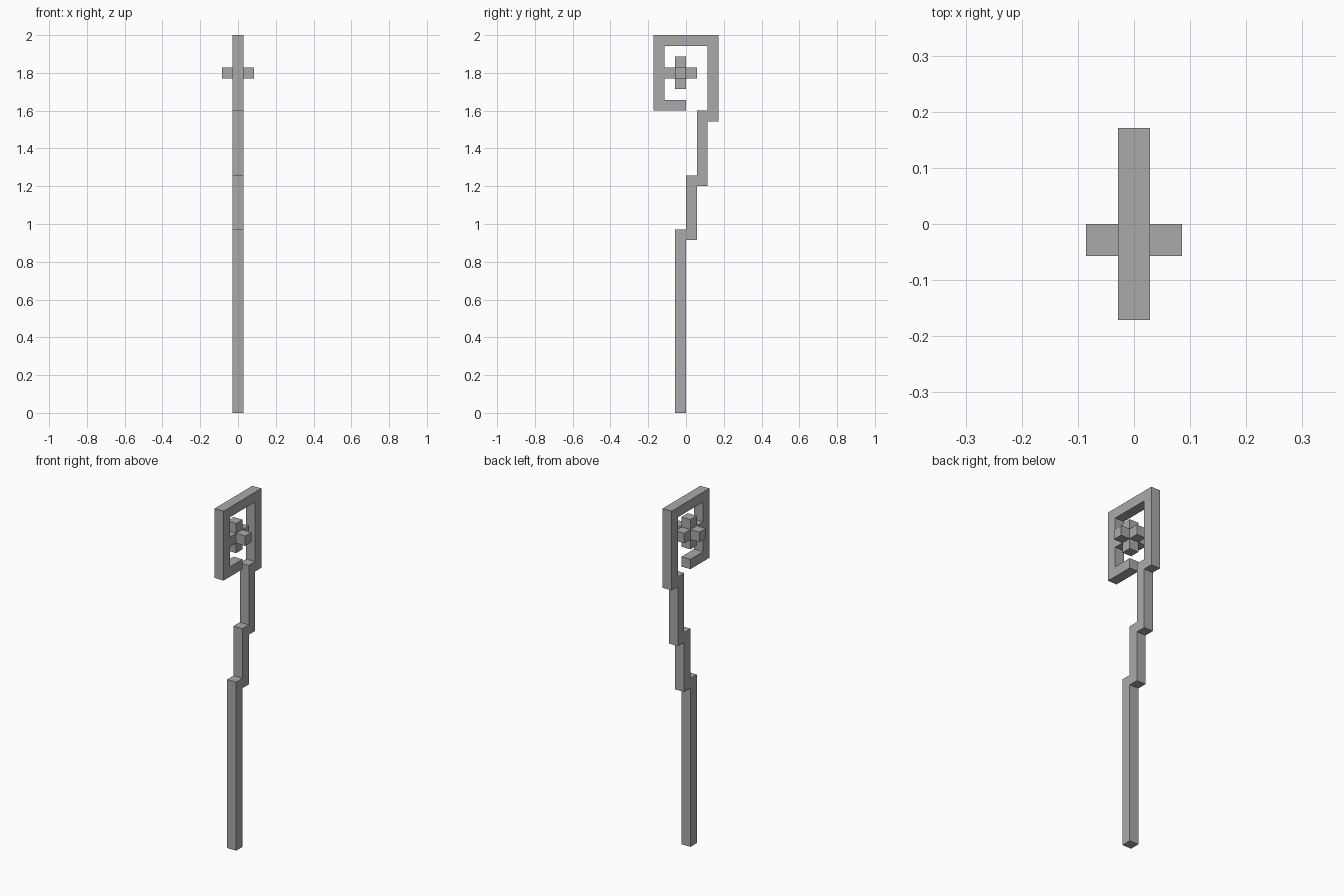
import bpy, bmesh, math
from mathutils import Vector

cube = bpy.data.objects.get("Cube")
if cube:
    bpy.data.objects.remove(cube)

UNIT = 2 / 35  # the staff is a grid of blocks, 35 high

grey = bpy.data.materials.new("plain grey")
grey.use_nodes = True
colour = (0.4, 0.4, 0.4, 1)
grey.diffuse_color = colour
grey.node_tree.nodes["Principled BSDF"].inputs["Base Color"].default_value = colour


def bar(y, z, x=(0, 1)):
    """Grid cells filled by a bar with the given block ranges."""
    return {(i, j, k) for i in range(*x) for j in range(*y) for k in range(*z)}


parts = {
    # Long handle, then two offset steps
    "lower_shaft": bar((-1, 0), (0, 17)),
    "middle_shaft": bar((0, 1), (16, 22)),
    "upper_shaft": bar((1, 2), (21, 28)),
    # Open square head with a hooked end
    "head_frame": bar((2, 3), (27, 35)) | bar((-3, 3), (34, 35))
                  | bar((-3, -2), (28, 35)) | bar((-3, 0), (28, 29)),
    # Three-way cross held inside the head
    "head_cross": bar((-2, 1), (31, 32)) | bar((-1, 0), (30, 33))
                  | bar((-1, 0), (31, 32), (-1, 2)),
}
solid = set().union(*parts.values())


def build(name, cells):
    """Skin the exposed sides of the cells and merge them into flat faces."""
    bm = bmesh.new()
    for cell in cells:
        for axis in range(3):
            for sign in (-1, 1):
                step = [0, 0, 0]
                step[axis] = sign
                if tuple(c + s for c, s in zip(cell, step)) in solid:
                    continue
                n = Vector(step)
                u = Vector((n.y, n.z, n.x))
                v = n.cross(u)
                mid = Vector(cell) + Vector((0, 0.5, 0.5)) + n / 2
                corners = [mid + (a * u + b * v) / 2
                           for a, b in ((-1, -1), (1, -1), (1, 1), (-1, 1))]
                bm.faces.new([bm.verts.new(p * UNIT) for p in corners])
    bmesh.ops.remove_doubles(bm, verts=bm.verts, dist=UNIT / 100)
    bmesh.ops.dissolve_limit(bm, angle_limit=math.radians(1),
                             verts=bm.verts, edges=bm.edges)
    mesh = bpy.data.meshes.new(name)
    bm.to_mesh(mesh)
    bm.free()
    mesh.materials.append(grey)
    bpy.context.collection.objects.link(bpy.data.objects.new(name, mesh))


for name, cells in parts.items():
    build(name, cells)
